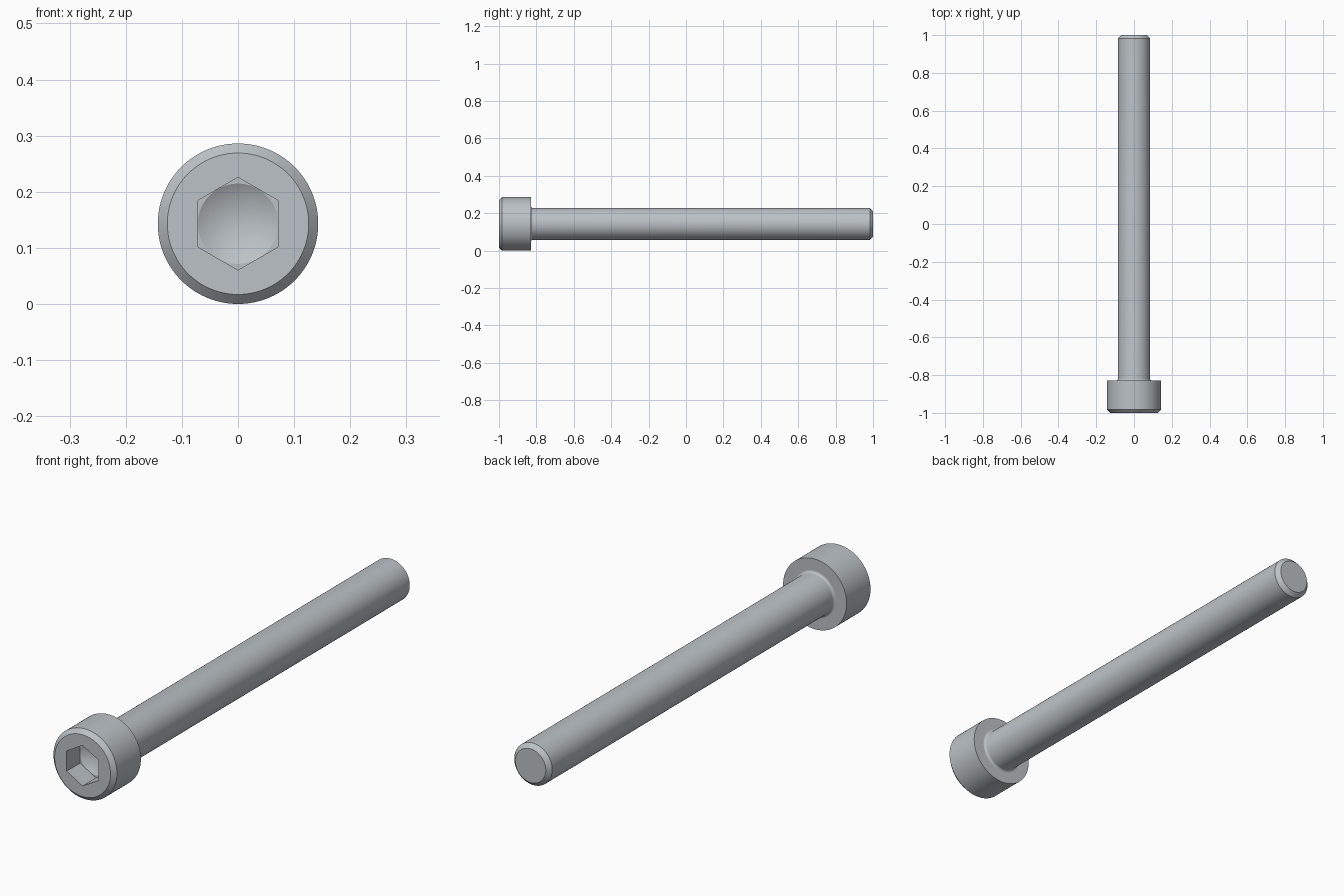
import bpy
import bmesh
from math import sin, cos, pi, radians

if "Cube" in bpy.data.objects:
    bpy.data.objects.remove(bpy.data.objects["Cube"], do_unlink=True)

SEGMENTS = 96
HEAD_R, HEAD_BACK = 0.143, -0.829
SHANK_R = 0.0855
SOCKET_R = 0.0715          # half the width across the flats
SOCKET_FLOOR = -0.914
CHAMFER = 0.017
FILLET = 0.01

steel = bpy.data.materials.new("steel grey")
steel.use_nodes = True
colour = (0.50, 0.54, 0.57, 1)
steel.diffuse_color = colour
steel.node_tree.nodes["Principled BSDF"].inputs["Base Color"].default_value = colour


def ring_point(radius, y, angle, hexagonal):
    """Point on a circle, or on a hexagon with corners up and down."""
    if hexagonal:
        radius /= cos((angle + pi / 6) % (pi / 3) - pi / 6)
    return radius * cos(angle), y, HEAD_R + radius * sin(angle)


def lathe(name, profile):
    """Join rings of (radius, y, hexagonal) along the y axis."""
    bm = bmesh.new()
    angles = [2 * pi * i / SEGMENTS for i in range(SEGMENTS)]
    rings = [[bm.verts.new(ring_point(r, y, a, h)) for a in angles]
             for r, y, h in profile]
    for a, b in zip(rings, rings[1:]):
        for i in range(SEGMENTS):
            j = (i + 1) % SEGMENTS
            bm.faces.new((a[i], b[i], b[j], a[j]))
    bmesh.ops.remove_doubles(bm, verts=bm.verts, dist=1e-5)
    mesh = bpy.data.meshes.new(name)
    bm.to_mesh(mesh)
    bm.free()
    mesh.materials.append(steel)
    obj = bpy.data.objects.new(name, mesh)
    bpy.context.collection.objects.link(obj)
    bpy.ops.object.select_all(action="DESELECT")
    obj.select_set(True)
    bpy.context.view_layer.objects.active = obj
    bpy.ops.object.shade_smooth_by_angle(angle=radians(22))
    return obj


# Head: drilled cone, hexagonal socket, chamfered rim and flat underside
lathe("socket_head", [
    (0, SOCKET_FLOOR + SOCKET_R * 0.577, False),
    (SOCKET_R, SOCKET_FLOOR, False),
    (SOCKET_R, SOCKET_FLOOR, True),
    (SOCKET_R, -1, True),
    (HEAD_R - CHAMFER, -1, False),
    (HEAD_R, -1 + CHAMFER, False),
    (HEAD_R, HEAD_BACK, False),
    (SHANK_R + FILLET, HEAD_BACK, False),
])

# Shank: small fillet under the head, plain rod, chamfered end
fillet = [(SHANK_R + FILLET * (1 - sin(t)), HEAD_BACK + FILLET * (1 - cos(t)), False)
          for t in (pi / 2 * k / 6 for k in range(7))]
lathe("shank", fillet + [
    (SHANK_R, 1 - CHAMFER, False),
    (SHANK_R - CHAMFER, 1, False),
    (0, 1, False),
])
